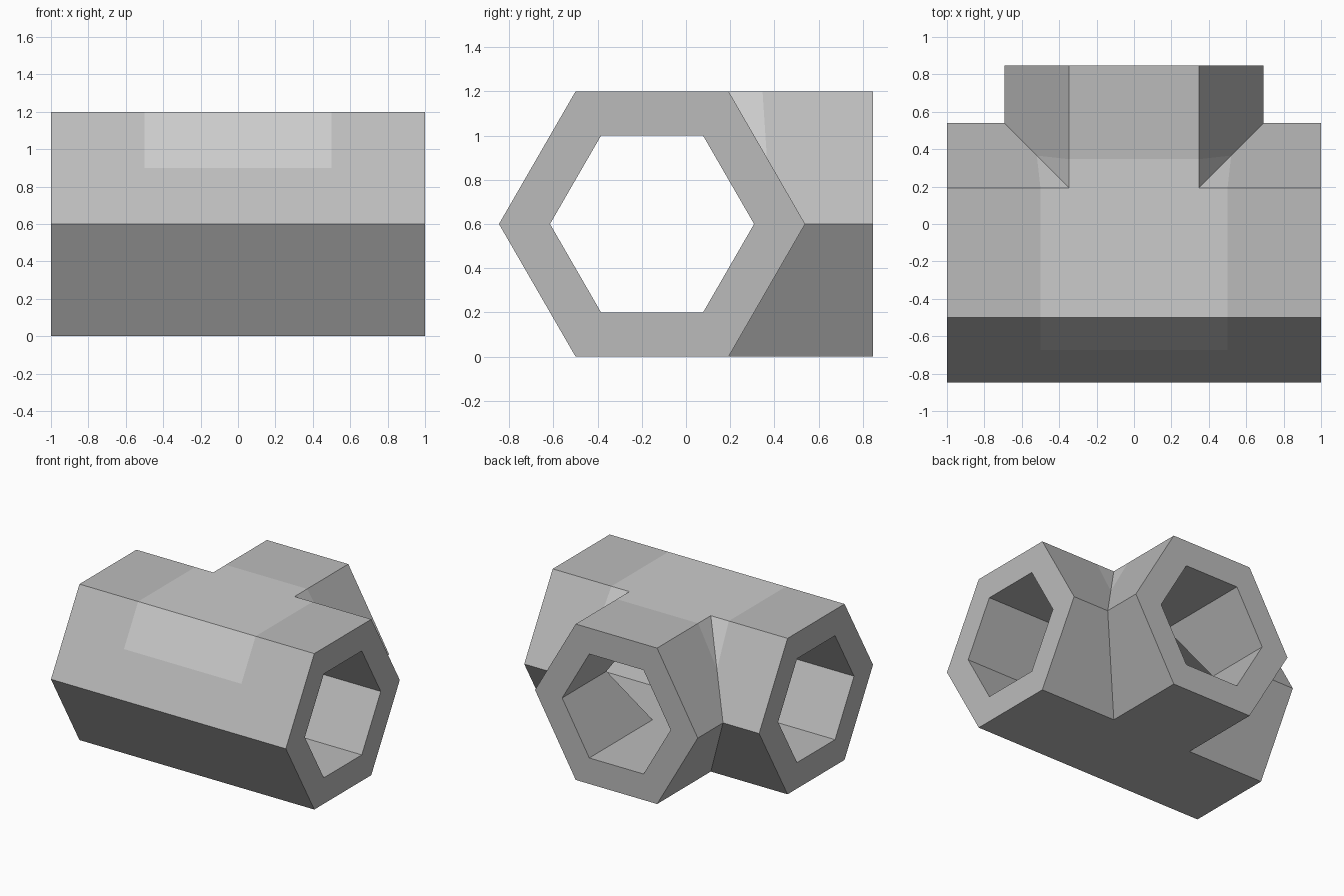
import bpy, bmesh, math

if "Cube" in bpy.data.objects:
    bpy.data.objects.remove(bpy.data.objects["Cube"])

A_OUT, A_IN = 0.6, 0.4       # half heights of the outer and inner hexagons
END = 1.0                    # arm length from the junction centre
PATCH = 0.5                  # reach of the lighter junction patch
R_OUT = A_OUT * 2 / math.sqrt(3)
Y0 = -(END - R_OUT) / 2      # junction centre in y

bm = bmesh.new()


def face(points, mat=0):
    f = bm.faces.new([bm.verts.new((x, y + Y0, z + A_OUT)) for x, y, z in points])
    f.material_index = mat


def skin(a, mat_up):
    """Tee-shaped hexagonal tube wall with mitred corners."""
    r = a * 2 / math.sqrt(3)
    h, m, c, e = r / 2, r * 0.75, PATCH, END
    for k in (1, -1):
        z, zm = k * a, k * a / 2
        mat = mat_up if k > 0 else 0
        # flat top / bottom: junction and three arms
        face([(x, y, z) for x, y in ((-c, -h), (c, -h), (c, h), (h, h),
                                     (h, c), (-h, c), (-h, h), (-c, h))], mat)
        face([(-h, c, z), (h, c, z), (h, e, z), (-h, e, z)])
        # long front slope
        face([(-c, -h, z), (c, -h, z), (c, -m, zm), (-c, -m, zm)], mat)
        face([(-e, -h, z), (-c, -h, z), (-c, -m, zm), (c, -m, zm),
              (c, -h, z), (e, -h, z), (e, -r, 0), (-e, -r, 0)])
        for s in (1, -1):
            face([(s * c, -h, z), (s * e, -h, z), (s * e, h, z), (s * c, h, z)])
            # mitred slopes of run and branch mirror across the diagonal
            for swap in (False, True):
                def arm(pts):
                    return [(s * (y if swap else x), x if swap else y, w)
                            for x, y, w in pts]
                face(arm([(c, h, z), (m, m, zm), (h, h, z)]), mat)
                face(arm([(e, h, z), (e, r, 0), (r, r, 0), (m, m, zm), (c, h, z)]))


def hexagon(a):
    r = a * 2 / math.sqrt(3)
    return [(r * math.cos(i * math.pi / 3), r * math.sin(i * math.pi / 3))
            for i in range(6)]


# outer wall and bore
skin(A_OUT, 1)
skin(A_IN, 0)

# ring-shaped pipe ends
outer, inner = hexagon(A_OUT), hexagon(A_IN)
for place in (lambda t, z: (END, t, z),
              lambda t, z: (-END, t, z),
              lambda t, z: (t, END, z)):
    for i in range(6):
        j = (i + 1) % 6
        face([place(*p) for p in (outer[i], outer[j], inner[j], inner[i])])

bmesh.ops.remove_doubles(bm, verts=bm.verts, dist=1e-4)
bmesh.ops.recalc_face_normals(bm, faces=bm.faces)

mesh = bpy.data.meshes.new("pipe_tee")
bm.to_mesh(mesh)
bm.free()
for name, v in (("body_grey", 0.5), ("junction_light_grey", 0.8)):
    mat = bpy.data.materials.new(name)
    mat.diffuse_color = (v, v, v, 1)
    mat.use_nodes = True
    mat.node_tree.nodes["Principled BSDF"].inputs["Base Color"].default_value = mat.diffuse_color
    mesh.materials.append(mat)
bpy.context.collection.objects.link(bpy.data.objects.new("pipe_tee", mesh))
